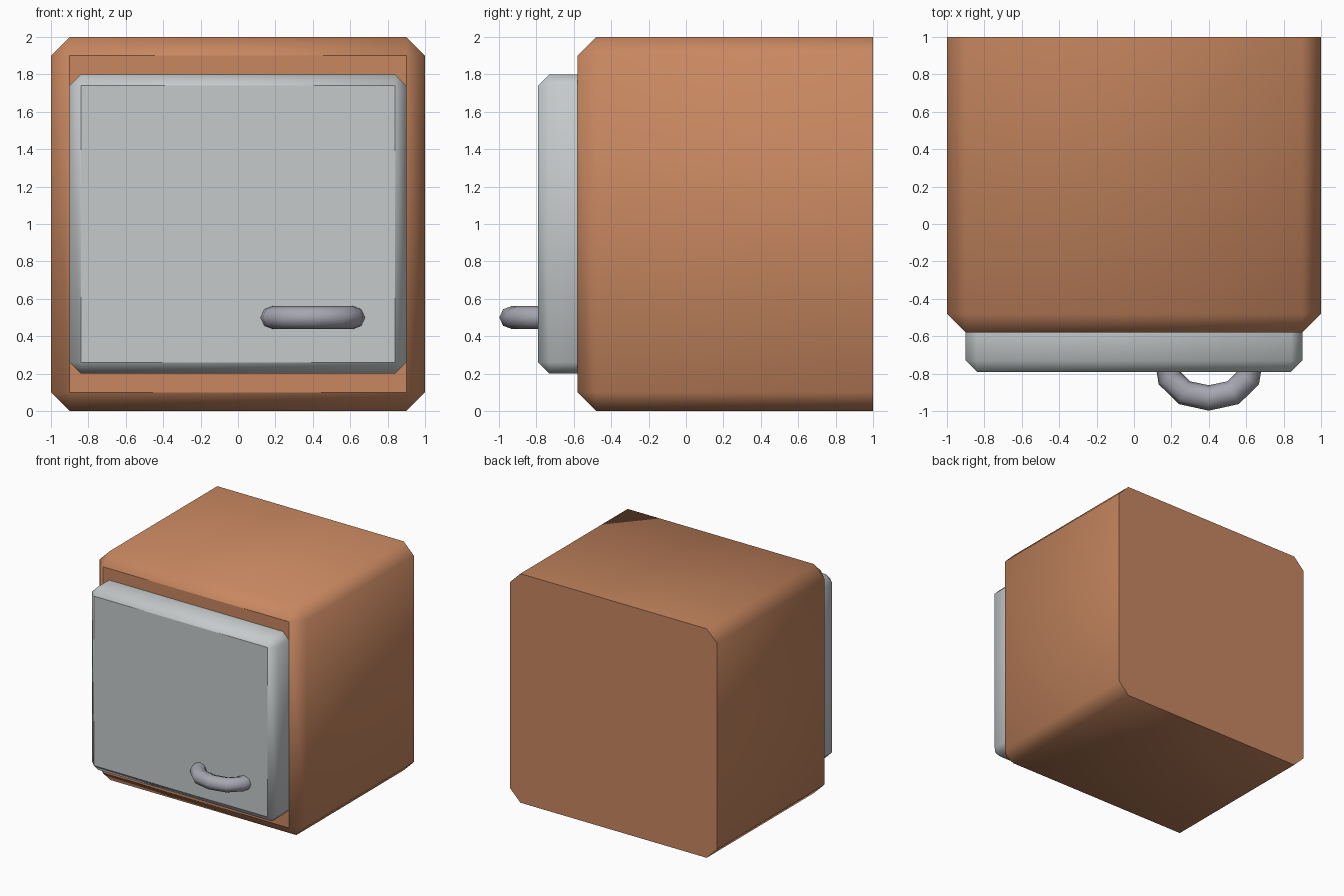
import bpy, bmesh, math
from mathutils import Vector

if "Cube" in bpy.data.objects:
    bpy.data.objects.remove(bpy.data.objects["Cube"])


def material(name, rgb):
    m = bpy.data.materials.new(name)
    m.diffuse_color = (*rgb, 1)
    m.use_nodes = True
    m.node_tree.nodes["Principled BSDF"].inputs["Base Color"].default_value = m.diffuse_color
    return m


def finish(bm, name, mat):
    bmesh.ops.recalc_face_normals(bm, faces=bm.faces[:])
    me = bpy.data.meshes.new(name)
    bm.to_mesh(me)
    bm.free()
    me.materials.append(mat)
    ob = bpy.data.objects.new(name, me)
    bpy.context.collection.objects.link(ob)
    return ob


def chamfered_box(name, lo, hi, chamfer, mat):
    """Box chamfered on every edge except those around its back face."""
    bm = bmesh.new()
    bmesh.ops.create_cube(bm, size=1)
    for v in bm.verts:
        v.co = Vector([l + (c + 0.5) * (h - l) for l, h, c in zip(lo, hi, v.co)])
    edges = [e for e in bm.edges if any(v.co.y < hi[1] - 1e-4 for v in e.verts)]
    bmesh.ops.bevel(bm, geom=edges, offset=chamfer, segments=1,
                    affect='EDGES', profile=0.5)
    bm.normal_update()
    # flat front and back, soft shading around the sides
    for f in bm.faces:
        f.smooth = True
        if abs(f.normal.y) > 0.99:
            for e in f.edges:
                e.smooth = False
    return finish(bm, name, mat)


orange = material("terracotta orange", (0.58, 0.245, 0.118))
pale = material("pale grey", (0.56, 0.59, 0.60))
steel = material("steel grey", (0.38, 0.38, 0.44))

# Cabinet body and door
chamfered_box("cabinet_body", (-1, -0.58, 0), (1, 1, 2), 0.1, orange)
chamfered_box("door", (-0.9, -0.79, 0.2), (0.9, -0.58, 1.8), 0.06, pale)

# Handle: eight-sided bar swept along a bowed path
half = [(0.22, -0.73), (0.208, -0.825), (0.13, -0.902)]
path = [Vector((-x, y)) for x, y in half] + [Vector((0, -0.93))] \
    + [Vector(p) for p in reversed(half)]
bm = bmesh.new()
rings = []
for i, p in enumerate(path):
    t = (path[min(i + 1, len(path) - 1)] - path[max(i - 1, 0)]).normalized()
    n = Vector((t.y, -t.x))
    ring = []
    for k in range(8):
        a = k * math.pi / 4
        q = p + n * 0.068 * math.cos(a)
        ring.append(bm.verts.new((0.4 + q.x, q.y, 0.5 + 0.062 * math.sin(a))))
    rings.append(ring)
for a, b in zip(rings, rings[1:]):
    for k in range(8):
        bm.faces.new((a[k], a[(k + 1) % 8], b[(k + 1) % 8], b[k])).smooth = True
bm.faces.new(rings[0])
bm.faces.new(rings[-1])
finish(bm, "door_handle", steel)
